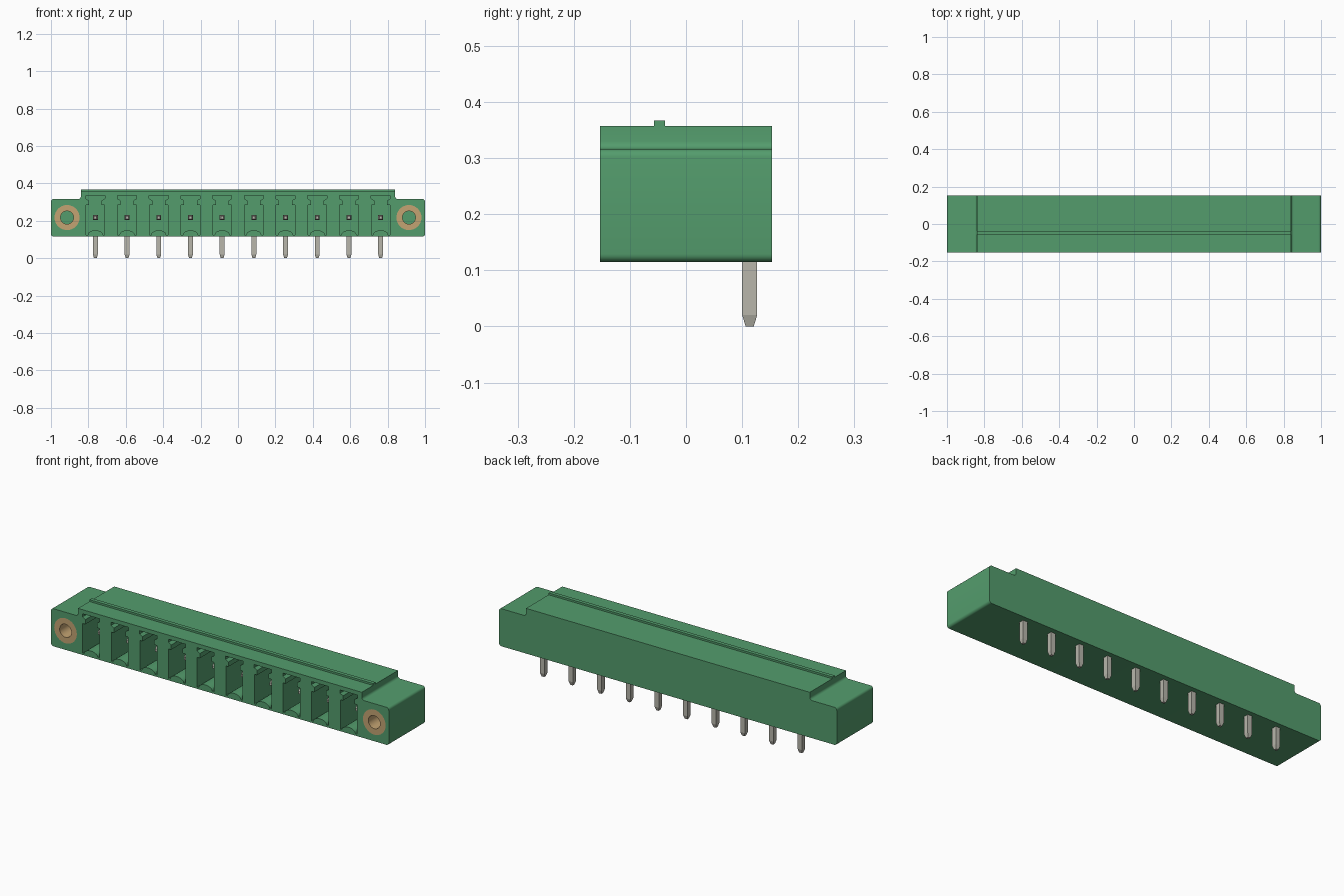
import bpy, bmesh, math
from mathutils import Vector

if "Cube" in bpy.data.objects:
    bpy.data.objects.remove(bpy.data.objects["Cube"])

FRONT, BACK = -0.153, 0.153
POCKET_BACK = 0.07
PIN_Z = 0.217
PITCH, COUNT = 0.1695, 10
PIN_XS = [(i - (COUNT - 1) / 2) * PITCH for i in range(COUNT)]
SCREW_X = 0.914


def material(name, rgb):
    m = bpy.data.materials.new(name)
    m.diffuse_color = (*rgb, 1)
    m.use_nodes = True
    m.node_tree.nodes["Principled BSDF"].inputs["Base Color"].default_value = m.diffuse_color
    return m


GREEN = material("green plastic", (0.088, 0.335, 0.152))
BRASS = material("brass", (0.55, 0.37, 0.17))
TIN = material("tinned metal", (0.48, 0.47, 0.41))


def finish(bm, name, mat):
    bmesh.ops.recalc_face_normals(bm, faces=bm.faces)
    mesh = bpy.data.meshes.new(name)
    bm.to_mesh(mesh)
    bm.free()
    ob = bpy.data.objects.new(name, mesh)
    bpy.context.collection.objects.link(ob)
    mesh.materials.append(mat)
    return ob


def smooth(ob):
    bpy.ops.object.select_all(action='DESELECT')
    ob.select_set(True)
    bpy.context.view_layer.objects.active = ob
    bpy.ops.object.shade_smooth_by_angle(angle=math.radians(30))


def prism(bm, pts, y0, y1):
    """Extrude an x-z outline along y."""
    a = [bm.verts.new((x, y0, z)) for x, z in pts]
    b = [bm.verts.new((x, y1, z)) for x, z in pts]
    bm.faces.new(a)
    bm.faces.new(b[::-1])
    for i in range(len(pts)):
        j = (i + 1) % len(pts)
        bm.faces.new((a[i], b[i], b[j], a[j]))


def rounded(pts, steps=5):
    """Round each (x, z, radius) right-angled corner of a closed outline."""
    out = []
    for i, (x, z, r) in enumerate(pts):
        p = Vector((x, z))
        if r == 0:
            out.append((x, z))
            continue
        u = (Vector(pts[i - 1][:2]) - p).normalized()
        v = (Vector(pts[(i + 1) % len(pts)][:2]) - p).normalized()
        for k in range(steps + 1):
            t = k / steps * math.pi / 2
            q = p + r * (u * (1 - math.sin(t)) + v * (1 - math.cos(t)))
            out.append((q.x, q.y))
    return out


def circle(cx, r, n=32):
    return [(cx + r * math.cos(2 * math.pi * k / n),
             PIN_Z + r * math.sin(2 * math.pi * k / n)) for k in range(n)]


# Housing: stepped block with rounded ears
half = [(1, 0.115, 0.014), (1, 0.316, 0.014), (0.84, 0.316, 0.014), (0.84, 0.357, 0)]
outline = half + [(-x, z, r) for x, z, r in reversed(half)]
bm = bmesh.new()
prism(bm, rounded(outline), FRONT, BACK)
housing = finish(bm, "housing", GREEN)

# Keyed pockets (with a curved hump on the floor) and screw holes
bm = bmesh.new()
side = [(0.05, 0.125), (0.05, 0.283), (0.034, 0.283), (0.034, 0.308),
        (0.051, 0.318), (0.051, 0.335)]
hump = [(0.04 * math.cos(math.pi - math.pi * k / 10),
         0.125 + 0.024 * math.sin(math.pi * k / 10)) for k in range(11)]
pocket = side + [(-x, z) for x, z in reversed(side)] + hump
for cx in PIN_XS:
    prism(bm, [(x + cx, z) for x, z in pocket], FRONT - 0.05, POCKET_BACK)
for s in (-1, 1):
    prism(bm, circle(s * SCREW_X, 0.067), FRONT - 0.05, POCKET_BACK)
cutter = finish(bm, "pocket_cutter", GREEN)
cutter.hide_render = True

mod = housing.modifiers.new("pockets", 'BOOLEAN')
mod.operation = 'DIFFERENCE'
mod.solver = 'EXACT'
mod.object = cutter
bpy.context.view_layer.objects.active = housing
bpy.ops.object.modifier_apply(modifier=mod.name)
bpy.data.objects.remove(cutter)
smooth(housing)

# Rib along the top
bm = bmesh.new()
prism(bm, [(-0.84, 0.35), (0.84, 0.35), (0.84, 0.367), (-0.84, 0.367)], -0.057, -0.037)
finish(bm, "top_rib", GREEN)

# Threaded brass inserts: hollow sleeves flush with the front
for s, label in ((-1, "left"), (1, "right")):
    bm = bmesh.new()
    rings = [[bm.verts.new((x, y, z)) for x, z in circle(s * SCREW_X, r)]
             for r, y in ((0.067, FRONT), (0.035, FRONT),
                          (0.035, POCKET_BACK), (0.067, POCKET_BACK))]
    for k in range(4):
        a, b = rings[k], rings[(k + 1) % 4]
        for i in range(32):
            j = (i + 1) % 32
            bm.faces.new((a[i], a[j], b[j], b[i]))
    smooth(finish(bm, label + "_insert", BRASS))


def prong(bm, start, end, across, h, tip_len, tip_h):
    """Square bar from start to end with a tapered tip."""
    start, end = Vector(start), Vector(end)
    d = (end - start).normalized()
    u = Vector((1, 0, 0))
    v = Vector(across)
    loops = []
    for c, w in ((start, h), (end - d * tip_len, h), (end, tip_h)):
        loops.append([bm.verts.new(c + u * a * w + v * b * w)
                      for a, b in ((-1, -1), (1, -1), (1, 1), (-1, 1))])
    bm.faces.new(loops[0])
    bm.faces.new(loops[-1][::-1])
    for a, b in zip(loops, loops[1:]):
        for i in range(4):
            j = (i + 1) % 4
            bm.faces.new((a[i], a[j], b[j], b[i]))


# Angled contacts: a horizontal prong in each pocket and a solder leg below
for n, x in enumerate(PIN_XS, 1):
    bm = bmesh.new()
    prong(bm, (x, 0.127, PIN_Z), (x, -0.085, PIN_Z), (0, 0, 1), 0.0133, 0.02, 0.007)
    prong(bm, (x, 0.1135, PIN_Z), (x, 0.1135, 0), (0, 1, 0), 0.0133, 0.02, 0.0072)
    finish(bm, f"contact_pin_{n}", TIN)
